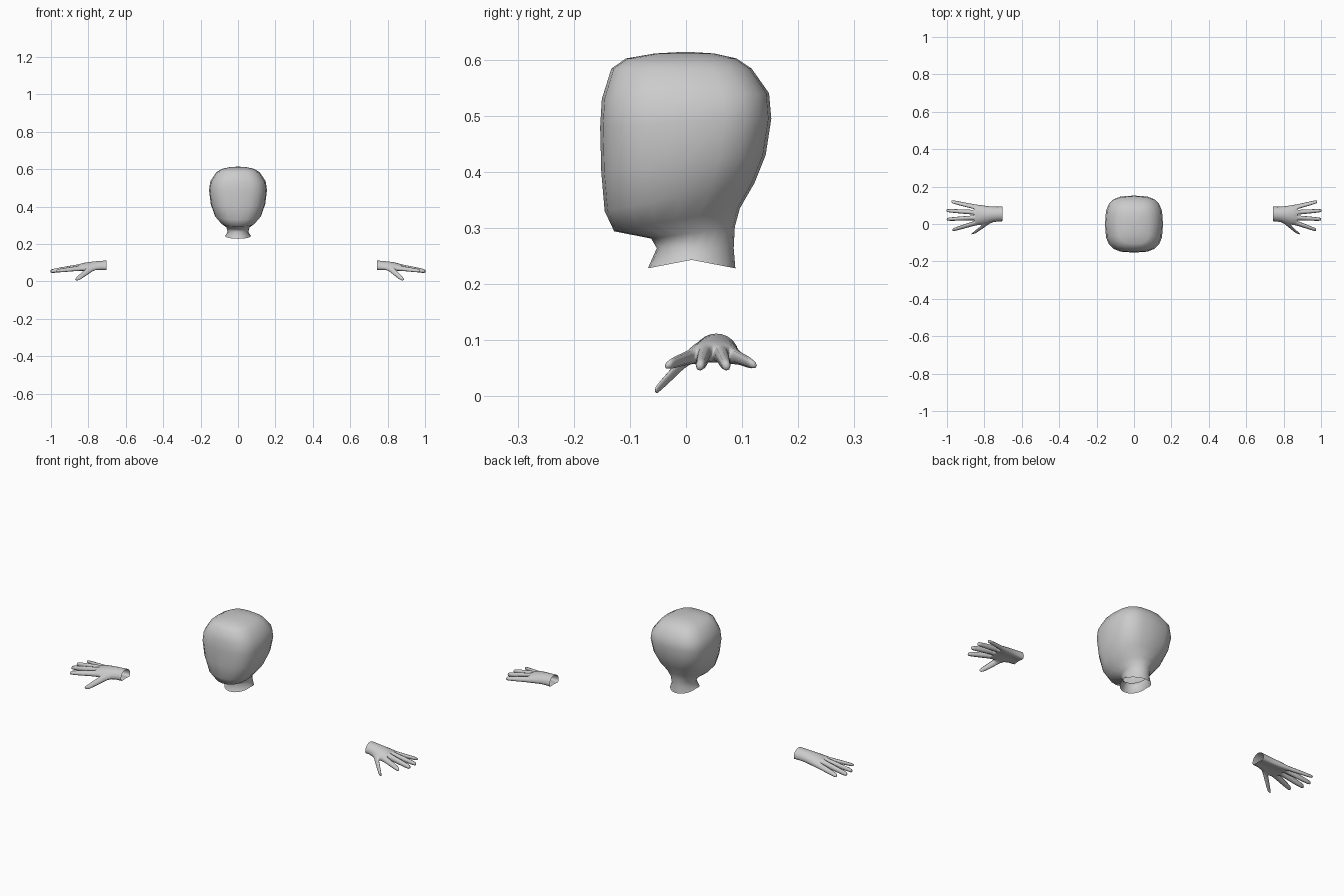
import bpy, bmesh, math
from mathutils import Vector

if "Cube" in bpy.data.objects:
    bpy.data.objects.remove(bpy.data.objects["Cube"])


def finish(bm, name):
    bmesh.ops.recalc_face_normals(bm, faces=bm.faces)
    for f in bm.faces:
        f.smooth = True
    me = bpy.data.meshes.new(name)
    bm.to_mesh(me)
    bm.free()
    ob = bpy.data.objects.new(name, me)
    bpy.context.collection.objects.link(ob)
    return ob


def spow(v, n):
    return math.copysign(abs(v) ** (2 / n), v)


# Head and open neck: lofted rounded-square rings
# (front y, front z, back y, back z, half width, squareness, side lift)
rings = [
    (-.068, .228, .088, .228, .069, 2.0, .015),
    (-.052, .264, .085, .264, .055, 2.0, 0),
    (-.062, .281, .087, .302, .063, 2.0, 0),
    (-.128, .294, .096, .335, .092, 2.2, 0),
    (-.145, .330, .122, .380, .125, 2.5, 0),
    (-.151, .400, .142, .430, .146, 2.8, 0),
    (-.153, .480, .152, .495, .155, 3.0, 0),
    (-.150, .530, .148, .540, .148, 3.0, 0),
    (-.133, .584, .117, .584, .116, 2.9, 0),
    (-.107, .602, .090, .602, .085, 2.8, 0),
    (-.055, .611, .050, .611, .045, 2.4, 0),
]
N = 20
bm = bmesh.new()
prev = None
for yf, zf, yb, zb, w, n, lift in rings:
    cur = []
    for i in range(N):
        a = 2 * math.pi * i / N
        sx, sy = spow(math.cos(a), n), spow(math.sin(a), n)
        t = (sy + 1) / 2
        cur.append(bm.verts.new((w * sx, yf + (yb - yf) * t,
                                 zf + (zb - zf) * t + lift * (1 - abs(sy)))))
    if prev:
        for i in range(N):
            k = (i + 1) % N
            bm.faces.new((prev[i], prev[k], cur[k], cur[i]))
    prev = cur
top = bm.verts.new((0, 0, .614))
for i in range(N):
    bm.faces.new((prev[i], prev[(i + 1) % N], top))
finish(bm, "head")


def limb(bm, loop, tip, steps):
    """Grow a tapering finger from a four-sided opening to a closed tip."""
    base = [v.co.copy() for v in loop]
    c0 = sum(base, Vector()) / 4
    for t, s in steps:
        c = c0.lerp(Vector(tip), t)
        new = [bm.verts.new(c + (p - c0) * s) for p in base]
        for i in range(4):
            k = (i + 1) % 4
            bm.faces.new((loop[i], loop[k], new[k], new[i]))
        loop = new
    bm.faces.new(loop)


# Hands: palm cage with fingers and thumb grown from it, then subdivided
# (x, index side y, little-finger side y, centre z, half height)
palm = [(.743, .014, .094, .089, .024), (.790, .012, .092, .088, .022),
        (.832, .000, .100, .083, .021), (.870, -.010, .106, .078, .018)]
tips = [(.975, -.032, .056), (1.002, .025, .054), (1.004, .072, .054), (.980, .120, .057)]


def hand(name, side, stretch):
    bm = bmesh.new()
    up, low = [], []
    for x, y0, y1, z, h in palm:
        u, l = [], []
        for j in range(5):
            y = y0 + (y1 - y0) * j / 4
            drop = (.016, .004, 0, .004, .016)[j]
            k = .75 if j in (0, 4) else 1
            u.append(bm.verts.new((x, y, z - drop + h * k)))
            l.append(bm.verts.new((x, y, z - drop * .7 - h * k)))
        up.append(u)
        low.append(l)
    for i in range(3):
        for j in range(4):
            for g in (up, low):
                bm.faces.new((g[i][j], g[i + 1][j], g[i + 1][j + 1], g[i][j + 1]))
        bm.faces.new((up[i][4], up[i + 1][4], low[i + 1][4], low[i][4]))
        thumb = [up[i][0], up[i + 1][0], low[i + 1][0], low[i][0]]
        if i == 1:
            limb(bm, thumb, (.880, -.054, .010),
                 [(.35, .95), (.7, .8), (.93, .66), (1, .5)])
        else:
            bm.faces.new(thumb)
    for j in range(4):
        limb(bm, [up[3][j], up[3][j + 1], low[3][j + 1], low[3][j]], tips[j],
             [(.1, .92), (.5, .85), (.92, .68), (1, .5)])
    for v in bm.verts:
        v.co.x = side * (1 - (1 - v.co.x) * stretch)
    ob = finish(bm, name)
    ob.modifiers.new("smooth", 'SUBSURF').levels = 1
    ob.modifiers["smooth"].render_levels = 1


hand("left_hand", 1, 1.0)
hand("right_hand", -1, 1.155)
